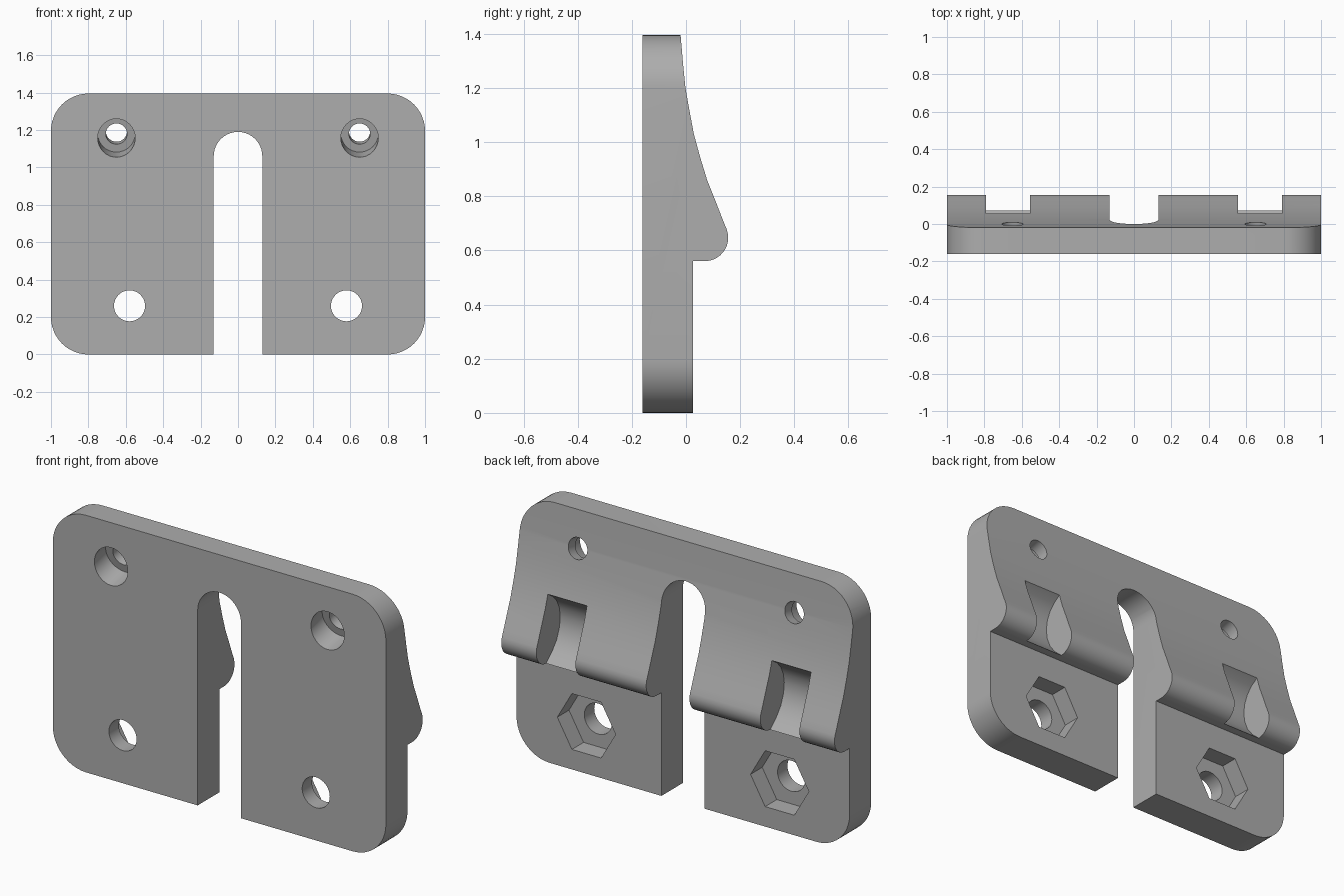
import bpy, bmesh
from math import cos, sin, pi, radians
from mathutils import Matrix, Vector

cube = bpy.data.objects.get("Cube")
if cube:
    bpy.data.objects.remove(cube)

grey = bpy.data.materials.new("plain grey")
grey.use_nodes = True
color = (0.42, 0.42, 0.42, 1)
grey.diffuse_color = color
grey.node_tree.nodes["Principled BSDF"].inputs["Base Color"].default_value = color


def prism(name, start, sweep):
    """Extrude a closed outline along the sweep vector."""
    bm = bmesh.new()
    face = bm.faces.new([bm.verts.new(p) for p in start])
    moved = bmesh.ops.extrude_face_region(bm, geom=[face])
    verts = [g for g in moved["geom"] if isinstance(g, bmesh.types.BMVert)]
    bmesh.ops.translate(bm, verts=verts, vec=sweep)
    bmesh.ops.recalc_face_normals(bm, faces=bm.faces)
    mesh = bpy.data.meshes.new(name)
    bm.to_mesh(mesh)
    bm.free()
    mesh.materials.append(grey)
    obj = bpy.data.objects.new(name, mesh)
    bpy.context.collection.objects.link(obj)
    return obj


def arc(cx, cz, r, a0, a1, n):
    angles = [radians(a0 + (a1 - a0) * i / n) for i in range(n + 1)]
    return [(cx + r * cos(a), cz + r * sin(a)) for a in angles]


def rod(name, x, z, r, y0, length, sides, tilt=0):
    """Cutter along y, tipped upward to the back; x, z is the centre at the front face."""
    turn = Matrix.Rotation(radians(tilt), 3, "X")
    base = Vector((x, FRONT, z))
    pts = [base + turn @ Vector((r * cos(2 * pi * i / sides), y0, r * sin(2 * pi * i / sides)))
           for i in range(sides)]
    return prism(name, pts, turn @ Vector((0, length, 0)))


def combine(target, cutter, operation="DIFFERENCE"):
    mod = target.modifiers.new(cutter.name, "BOOLEAN")
    mod.operation = operation
    mod.solver = "EXACT"
    mod.object = cutter
    bpy.context.view_layer.objects.active = target
    bpy.ops.object.modifier_apply(modifier=mod.name)
    bpy.data.objects.remove(cutter)


FRONT, BACK, TOP, R = -0.16, 0.025, 1.395, 0.2

# Plate with a curved, lipped back: side profile swept across the width
lip = arc(0.069, 0.647, 0.087, -90, 20, 8)
slope = [(0.137, 0.71), (0.108, 0.785), (0.078, 0.86), (0.052, 0.945), (0.029, 1.03),
         (0.012, 1.12), (-0.002, 1.2), (-0.011, 1.29), (-0.02, TOP)]
profile = [(FRONT, 0), (BACK, 0), (BACK, 0.56)] + lip + slope + [(FRONT, TOP)]
plate = prism("mounting_plate", [(-1, y, z) for y, z in profile], (2, 0, 0))

# Rounded corners
outline = []
for cx, cz, a in ((0.8, TOP - R, 0), (-0.8, TOP - R, 90), (-0.8, R, 180), (0.8, R, 270)):
    outline += arc(cx, cz, R, a, a + 90, 12)
combine(plate, prism("corner_shape", [(x, -0.5, z) for x, z in outline], (0, 1, 0)), "INTERSECT")

# Round-topped centre slot
slot = [(-0.13, -0.2), (0.13, -0.2)] + arc(0, 1.06, 0.13, 0, 180, 20)
combine(plate, prism("slot", [(x, -0.5, z) for x, z in slot], (0, 1, 0)))

# Curved strap channel through the lip
channel = [(0.3, 1.0), (0.057, 0.93), (0.012, 0.9), (-0.02, 0.865), (-0.042, 0.82), (-0.05, 0.77),
           (-0.044, 0.715), (-0.02, 0.655), (0.02, 0.605), (0.072, 0.56), (0.1, 0.53), (0.3, 0.5)]

for side in (1, -1):
    x = 0.555 if side > 0 else -0.79
    combine(plate, prism("strap_channel", [(x, y, z) for y, z in channel], (0.235, 0, 0)))
    # Tilted screw hole with a counterbore
    combine(plate, rod("screw_hole", 0.65 * side, 1.157, 0.057, -0.2, 0.8, 32, 13))
    combine(plate, rod("counterbore", 0.65 * side, 1.157, 0.1, -0.2, 0.3, 32, 13))
    # Bolt hole with a hexagonal nut pocket at the back
    combine(plate, rod("bolt_hole", 0.58 * side, 0.26, 0.083, -0.2, 0.8, 32))
    combine(plate, rod("nut_pocket", 0.58 * side, 0.26, 0.175, 0.085, 0.4, 6))

# Smooth the curves, keep the edges crisp
bpy.ops.object.select_all(action="DESELECT")
plate.select_set(True)
bpy.context.view_layer.objects.active = plate
bpy.ops.object.shade_smooth_by_angle(angle=radians(25))
